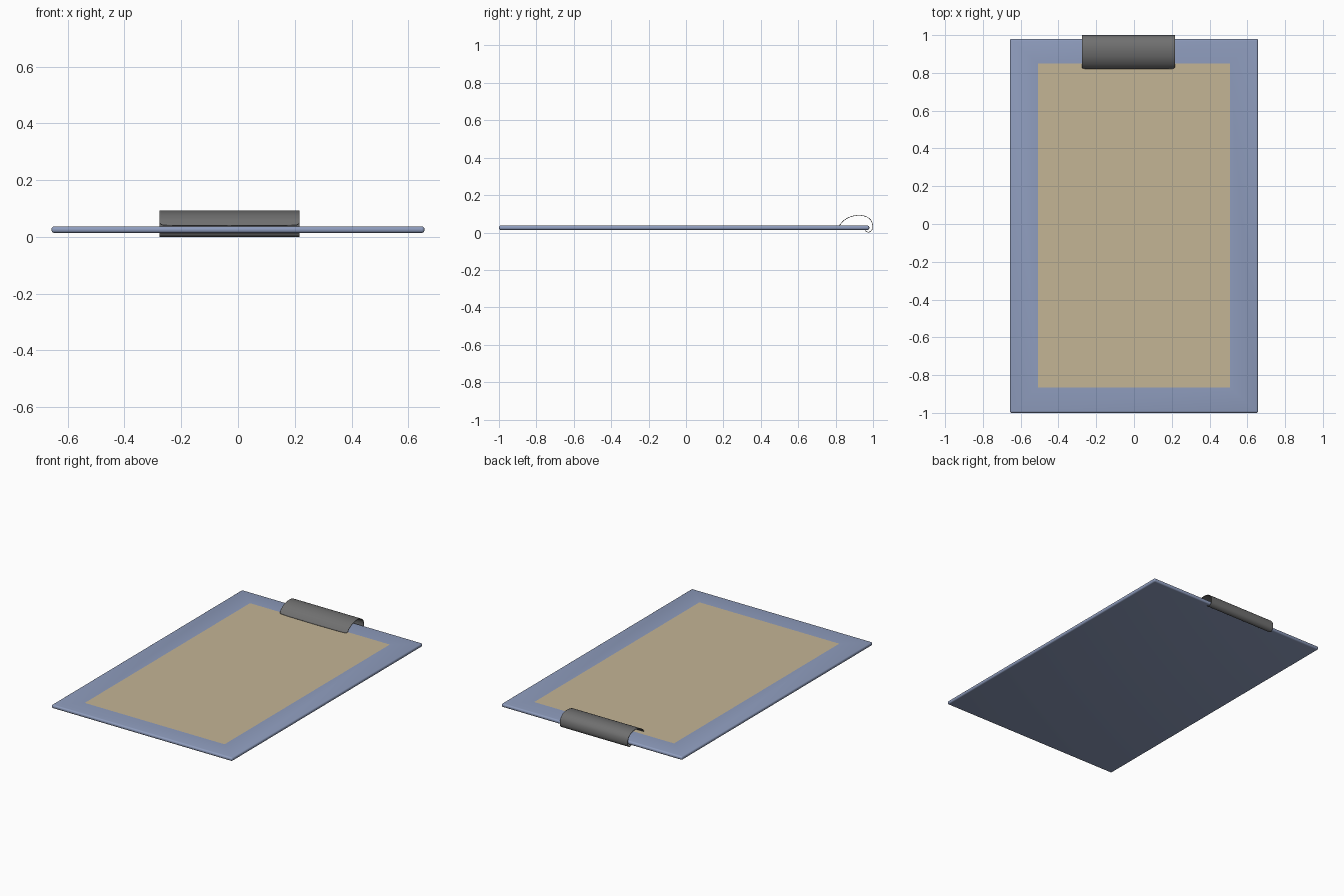
import bpy, bmesh, math
from mathutils import Vector

if "Cube" in bpy.data.objects:
    bpy.data.objects.remove(bpy.data.objects["Cube"])


def material(name, srgb):
    m = bpy.data.materials.new(name)
    lin = [((c / 255 + 0.055) / 1.055) ** 2.4 for c in srgb]
    m.diffuse_color = (*lin, 1)
    m.use_nodes = True
    m.node_tree.nodes["Principled BSDF"].inputs["Base Color"].default_value = m.diffuse_color
    return m


blue = material("board blue", (143, 157, 190))
tan = material("paper tan", (196, 181, 149))
grey = material("clip grey", (112, 112, 112))


def make_object(name, bm, mats):
    me = bpy.data.meshes.new(name)
    bm.to_mesh(me)
    bm.free()
    ob = bpy.data.objects.new(name, me)
    bpy.context.collection.objects.link(ob)
    for m in mats:
        me.materials.append(m)
    bpy.context.view_layer.objects.active = ob
    ob.select_set(True)
    bpy.ops.object.shade_smooth_by_angle(angle=math.radians(40))
    ob.select_set(False)
    return ob


# Board: slab with rounded rim
lo, hi = Vector((-0.657, -1.0, 0.014)), Vector((0.657, 0.98, 0.037))
bm = bmesh.new()
bmesh.ops.create_cube(bm, size=1)
for v in bm.verts:
    v.co = Vector([lo[i] if v.co[i] < 0 else hi[i] for i in range(3)])
bmesh.ops.bevel(bm, geom=bm.edges[:], offset=0.01, segments=4, profile=0.5, affect='EDGES')

# Paper: inset face on top of the board
top = max(bm.faces, key=lambda f: f.normal.z * f.calc_area())
bmesh.ops.inset_region(bm, faces=[top], thickness=0.1)
for v in top.verts:
    v.co.x = 0.508 if v.co.x > 0 else -0.508
    v.co.y = 0.85 if v.co.y > 0 else -0.865
top.material_index = 1
make_object("board", bm, [blue, tan])

# Clip: curled sheet swept along x, with rounded front corners
pts = [(0.820, 0.040), (0.845, 0.067), (0.88, 0.086), (0.925, 0.0935), (0.965, 0.086),
       (0.990, 0.066), (0.999, 0.040), (0.996, 0.015), (0.980, 0.001), (0.963, 0.004),
       (0.957, 0.012)]
P = [Vector(p) for p in pts]
P = [2 * P[0] - P[1]] + P + [2 * P[-1] - P[-2]]
profile = []
for a, b, c, d in zip(P, P[1:], P[2:], P[3:]):
    for k in range(4):
        t = k / 4
        profile.append(0.5 * (2 * b + (c - a) * t + (2 * a - 5 * b + 4 * c - d) * t * t
                              + (3 * b - a - 3 * c + d) * t ** 3))
profile.append(P[-2])

x0, x1 = -0.276, 0.217
xs = [x0, x0 + 0.004, x0 + 0.012, x0 + 0.06, -0.03, x1 - 0.06, x1 - 0.012, x1 - 0.004, x1]
trim = [0.014, 0.007, 0.003, 0.001, 0, 0.001, 0.003, 0.007, 0.014]
bm = bmesh.new()
rows = []
for x, t in zip(xs, trim):
    along = (profile[1] - profile[0]).normalized()
    row = []
    for i, p in enumerate(profile):
        q = p + along * t * max(0, 1 - i / 4)
        row.append(bm.verts.new((x, q.x, q.y)))
    rows.append(row)
for r, s in zip(rows, rows[1:]):
    for i in range(len(profile) - 1):
        bm.faces.new((r[i], s[i], s[i + 1], r[i + 1]))
bmesh.ops.recalc_face_normals(bm, faces=bm.faces[:])
clip = make_object("clip", bm, [grey])
if clip.data.polygons[20].normal.z < 0:
    clip.data.flip_normals()
solid = clip.modifiers.new("sheet", 'SOLIDIFY')
solid.thickness = 0.003
solid.offset = -1
